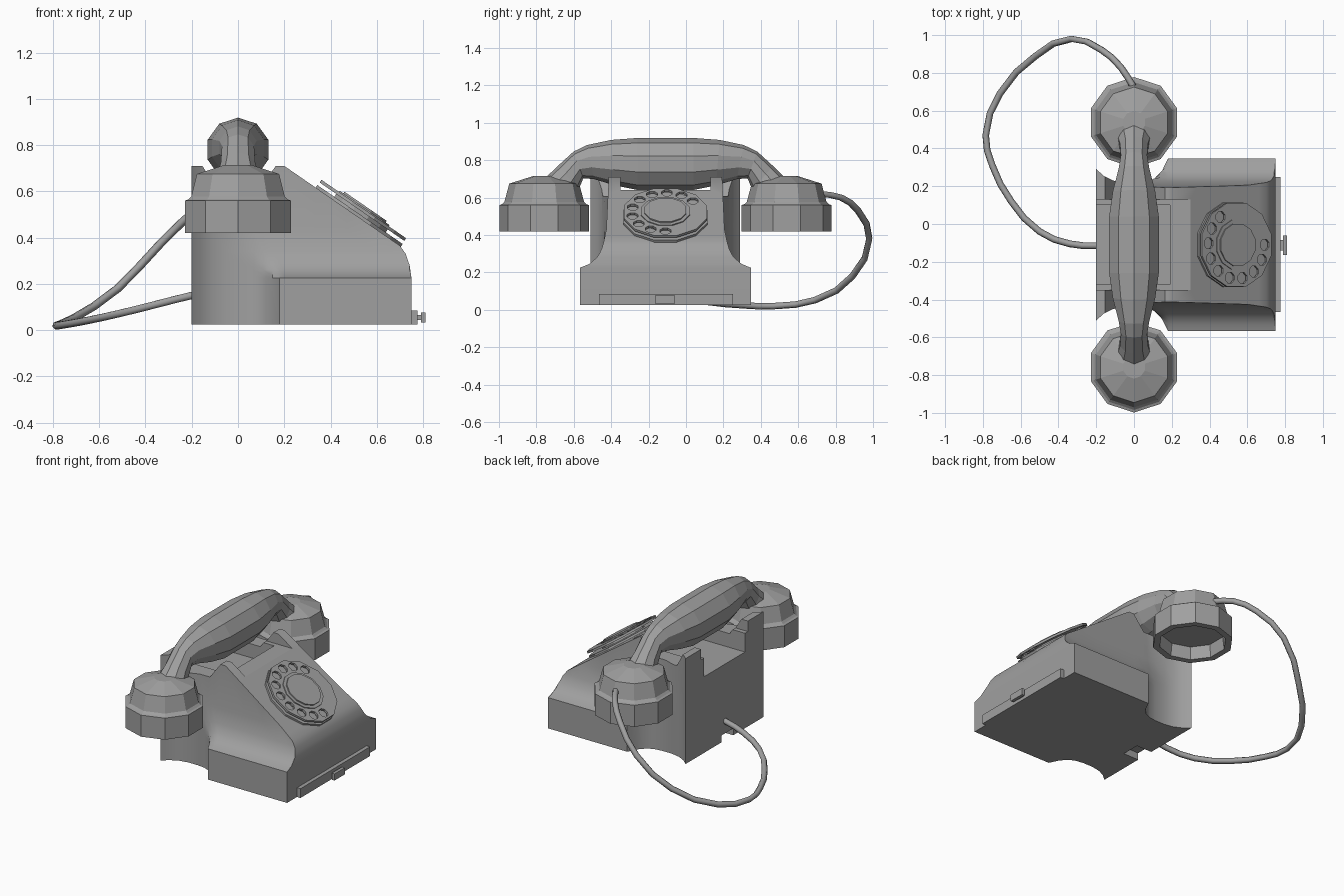
import bpy, bmesh, math
from mathutils import Matrix, Vector

if "Cube" in bpy.data.objects:
    bpy.data.objects.remove(bpy.data.objects["Cube"])

CY = -0.11          # centre line of the body and handset
SLOPE = math.atan(0.69)
grey = bpy.data.materials.new("grey")
grey.diffuse_color = (0.35, 0.35, 0.35, 1)
grey.use_nodes = True
grey.node_tree.nodes["Principled BSDF"].inputs["Base Color"].default_value = grey.diffuse_color


def finish(name, bm, smooth=None):
    bmesh.ops.recalc_face_normals(bm, faces=bm.faces)
    me = bpy.data.meshes.new(name)
    bm.to_mesh(me)
    bm.free()
    me.materials.append(grey)
    ob = bpy.data.objects.new(name, me)
    bpy.context.collection.objects.link(ob)
    if smooth:
        bpy.ops.object.select_all(action='DESELECT')
        bpy.context.view_layer.objects.active = ob
        ob.select_set(True)
        bpy.ops.object.shade_smooth_by_angle(angle=math.radians(smooth))
    return ob


def loft(bm, rings, caps=True):
    """Skin closed rings of points, merging points that coincide."""
    seen = {}

    def vert(p):
        key = tuple(round(c, 4) for c in p)
        if key not in seen:
            seen[key] = bm.verts.new(p)
        return seen[key]

    def face(vs):
        vs = list(dict.fromkeys(vs))
        if len(vs) > 2 and not bm.faces.get(vs):
            bm.faces.new(vs)
    rows = [[vert(p) for p in r] for r in rings]
    for a, b in zip(rows, rows[1:]):
        for i in range(len(a)):
            j = (i + 1) % len(a)
            face([a[i], a[j], b[j], b[i]])
    if caps:
        face(rows[0])
        face(rows[-1])


def add_box(bm, x0, x1, y0, y1, z0, z1):
    loft(bm, [[(x, y0, z0), (x, y1, z0), (x, y1, z1), (x, y0, z1)] for x in (x0, x1)])


def box(name, *b):
    bm = bmesh.new()
    add_box(bm, *b)
    return finish(name, bm)


def cut(ob, cutter):
    m = ob.modifiers.new("cut", 'BOOLEAN')
    m.operation, m.solver, m.object = 'DIFFERENCE', 'EXACT', cutter
    cutter.hide_render = True
    cutter.hide_viewport = True


def interp(table, t):
    if t <= table[0][0]:
        return table[0][1]
    for (a, va), (b, vb) in zip(table, table[1:]):
        if t <= b:
            return va + (vb - va) * (t - a) / (b - a)
    return table[-1][1]


# Body: stations along x, flared sides, scooped waist, sloping front
flare = [(.225, .457), (.237, .42), (.26, .385), (.29, .358), (.34, .335), (.43, .316), (.71, .303)]
waist = [(-.2, .40), (-.16, .365), (-.11, .34), (-.05, .328), (.02, .328), (.07, .335),
         (.11, .352), (.15, .395), (.18, .457)]
roof = [(.2, .71), (.70, .365), (.725, .33), (.742, .28), (.75, .225)]
levels = [.025] + [z for z, _ in flare]


def half_width(x, z):
    g = interp(waist, x)
    return min(g, interp(flare, z)) if x > -.05 else g


rings = []
for x in [w[0] for w in waist] + [.2, .335, .47, .606, .66, .70, .725, .735, .742, .747, .75]:
    col = [(half_width(x, min(z, interp(roof, x))), min(z, interp(roof, x))) for z in levels]
    rings.append([(x, CY + h, z) for h, z in col] + [(x, CY - h, z) for h, z in reversed(col)])
bm = bmesh.new()
loft(bm, rings)
body = finish("body", bm, 35)

# Cradle: deep slot, shallow ledge and a trough for the handle, plus cable notch
cut(body, box("slot_cutter", -.3, .19, CY - .21, CY + .21, .52, .9))
cut(body, box("ledge_cutter", -.3, .5, CY - .24, CY + .24, .642, .9))
cut(body, box("notch_cutter", -.3, -.09, -.2, -.08, -.1, .07))
bm = bmesh.new()
loft(bm, [[(-.09, y, .61), (.09, y, .61), (.165, y, .712), (.165, y, .9), (-.155, y, .9),
           (-.155, y, .712)] for y in (CY - .6, CY + .6)])
cut(body, finish("trough_cutter", bm))

# Front drawer with pull knob
box("drawer_plate", .74, .775, -.465, .25, .025, .085)
bm = bmesh.new()
add_box(bm, .77, .792, -.14, -.085, .045, .066)
add_box(bm, .79, .81, -.165, -.06, .033, .076)
finish("drawer_knob", bm)

# Dial stack on the slope
place = Matrix.Translation((.52, CY, .71 - .69 * .32)) @ Matrix.Rotation(SLOPE, 4, 'Y')


def disc(bm, r, z0, z1, n=12, cx=0, cy=0, r2=None):
    rr = [[(cx + q * math.cos(2 * math.pi * (i + .5) / n),
            cy + q * math.sin(2 * math.pi * (i + .5) / n), z) for i in range(n)]
          for q, z in ((r, z0), (r2 or r, z1))]
    loft(bm, rr)


def dial_part(name, *discs):
    bm = bmesh.new()
    for d in discs:
        disc(bm, *d)
    bm.transform(place)
    return finish(name, bm)


dial_part("dial_base", (.232, -.01, .013))
dial_part("dial_core", (.14, .0, .03))
finger = dial_part("finger_wheel", (.23, .028, .042))
dial_part("dial_hub", (.135, .04, .048), (.115, .046, .056))
spots = [(.18 * math.cos(-i * .455), .18 * math.sin(-i * .455)) for i in range(10)]
cut(finger, dial_part("finger_hole_cutter", *[(.031, .01, .06, 8, a, b) for a, b in spots]))

# Handset handle: (offset, height, half width, half depth, tilt), mirrored end to end
half = [(.15, .78, .138, .139, 0), (.28, .787, .118, .122, .08), (.40, .79, .085, .093, .2),
        (.465, .775, .073, .076, .35), (.52, .705, .078, .085, .7), (.58, .64, .1, .09, .8)]
path = [(-d, z, w, h, -t) for d, z, w, h, t in reversed(half)] + half
rings = []
for d, z, w, h, t in path:
    angs = [math.pi / 2 + 2 * math.pi * i / 10 for i in range(10)]
    rings.append([(w * math.cos(a), CY + d + math.sin(t) * h * math.sin(a),
                   z + math.cos(t) * h * math.sin(a)) for a in angs])
bm = bmesh.new()
loft(bm, rings)
finish("handset_handle", bm)

# Ear and mouth cups, hollow underneath
cup = [(.06, .715), (.187, .675), (.213, .577), (.226, .565), (.24, .56), (.24, .42),
       (.2, .42), (.19, .5)]
for name, s in (("mouth_cup", -1), ("ear_cup", 1)):
    bm = bmesh.new()
    loft(bm, [[(r * math.sin(math.pi * i / 5), CY + s * .648 + r * math.cos(math.pi * i / 5), z)
               for i in range(10)] for r, z in cup])
    finish(name, bm)

# Cable looping from the back of the body to the ear cup
pts = [(-.12, -.11, .165), (-.2, -.115, .15), (-.34, -.105, .115), (-.5, -.04, .075),
       (-.65, .12, .042), (-.75, .31, .024), (-.785, .47, .02), (-.71, .69, .052), (-.52, .89, .18),
       (-.33, .98, .38), (-.17, .92, .53), (-.07, .83, .6), (.0, .72, .62)]
cu = bpy.data.curves.new("cable", 'CURVE')
cu.dimensions = '3D'
cu.bevel_depth, cu.bevel_resolution, cu.resolution_u = .018, 1, 2
sp = cu.splines.new('BEZIER')
sp.bezier_points.add(len(pts) - 1)
for bp, p in zip(sp.bezier_points, pts):
    bp.co = p
    bp.handle_left_type = bp.handle_right_type = 'AUTO'
cu.use_fill_caps = True
cu.materials.append(grey)
bpy.context.collection.objects.link(bpy.data.objects.new("cable", cu))
